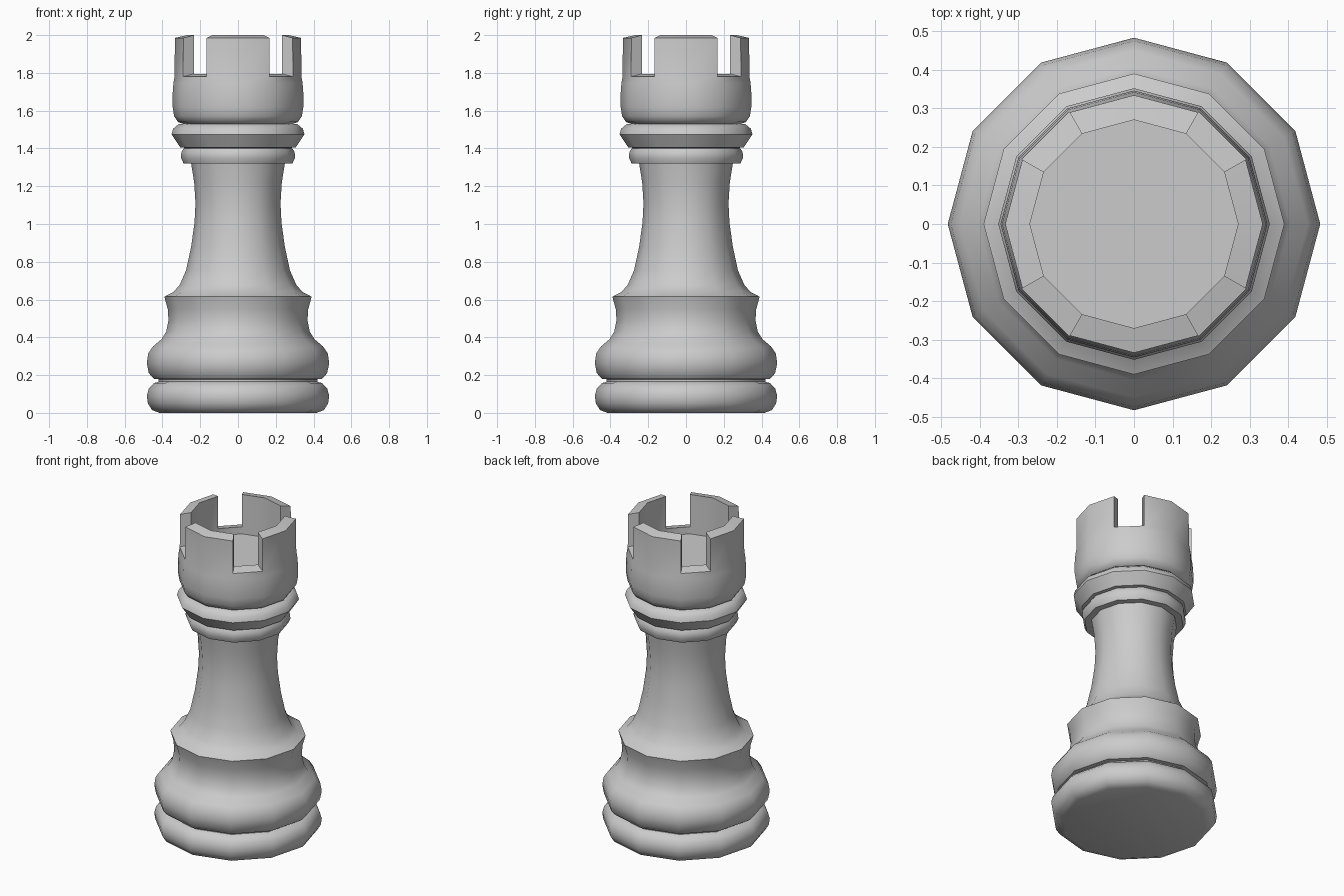
import bpy
import bmesh
import math

if "Cube" in bpy.data.objects:
    bpy.data.objects.remove(bpy.data.objects["Cube"])

SIDES = 12

grey = bpy.data.materials.new("stone grey")
grey.diffuse_color = (0.6, 0.6, 0.6, 1)
grey.use_nodes = True
grey.node_tree.nodes["Principled BSDF"].inputs["Base Color"].default_value = grey.diffuse_color


def ring(bm, r, z):
    return [bm.verts.new((r * math.cos(math.tau * i / SIDES),
                          r * math.sin(math.tau * i / SIDES), z))
            for i in range(SIDES)]


def bridge(bm, low, high, sectors=range(SIDES)):
    for i in sectors:
        j = (i + 1) % SIDES
        bm.faces.new((low[i], low[j], high[j], high[i]))


def lathe(bm, profile):
    rings = [ring(bm, r, z) for r, z in profile]
    for low, high in zip(rings, rings[1:]):
        bridge(bm, low, high)
    return rings


def finish(bm, name):
    mesh = bpy.data.meshes.new(name)
    bm.to_mesh(mesh)
    bm.free()
    mesh.materials.append(grey)
    obj = bpy.data.objects.new(name, mesh)
    bpy.context.collection.objects.link(obj)
    bpy.ops.object.select_all(action='DESELECT')
    obj.select_set(True)
    bpy.context.view_layer.objects.active = obj
    bpy.ops.object.shade_smooth_by_angle(angle=math.radians(40))


# Turned parts, each profile running upward and meeting the next part
parts = {
    "foot_ring": [(0.415, 0), (0.455, 0.015), (0.477, 0.05), (0.483, 0.09),
                  (0.472, 0.13), (0.445, 0.158), (0.42, 0.165), (0.42, 0.178)],
    "base_bulge": [(0.42, 0.178), (0.445, 0.18), (0.472, 0.21), (0.483, 0.265),
                   (0.475, 0.315), (0.45, 0.352), (0.405, 0.39), (0.38, 0.43),
                   (0.368, 0.49), (0.372, 0.55), (0.39, 0.615)],
    "column": [(0.39, 0.615), (0.345, 0.638), (0.31, 0.675), (0.275, 0.755),
               (0.248, 0.88), (0.23, 1.01), (0.225, 1.11), (0.232, 1.22),
               (0.248, 1.32)],
    "lower_collar": [(0.248, 1.32), (0.288, 1.32), (0.302, 1.35), (0.3, 1.38),
                     (0.288, 1.4), (0.275, 1.403)],
    "upper_collar": [(0.275, 1.403), (0.305, 1.405), (0.352, 1.475),
                     (0.343, 1.505), (0.315, 1.528), (0.29, 1.53)],
}
for name, profile in parts.items():
    bm = bmesh.new()
    rings = lathe(bm, profile)
    if name == "foot_ring":
        bm.faces.new(rings[0][::-1])
    finish(bm, name)

# Crown: cup wall, recessed floor and four battlements with gaps between
bm = bmesh.new()
outer = lathe(bm, [(0.29, 1.53), (0.318, 1.54), (0.338, 1.57), (0.346, 1.62),
                   (0.346, 1.69), (0.342, 1.745), (0.336, 1.78)])[-1]
floor, inner = ring(bm, 0.27, 1.75), ring(bm, 0.27, 1.795)
bridge(bm, inner, floor)
bm.faces.new(floor)

gaps = [i for i in range(SIDES) if i % 3 == 1]
solid = [i for i in range(SIDES) if i % 3 != 1]
bridge(bm, outer, inner, gaps)
top_outer, top_inner = ring(bm, 0.334, 1.985), ring(bm, 0.27, 2.0)
bridge(bm, outer, top_outer, solid)
bridge(bm, top_outer, top_inner, solid)
bridge(bm, top_inner, inner, solid)
for i in gaps:
    j = (i + 1) % SIDES
    bm.faces.new((outer[i], top_outer[i], top_inner[i], inner[i]))
    bm.faces.new((outer[j], inner[j], top_inner[j], top_outer[j]))
# Face the gap side walls into the gaps
bm.normal_update()
bmesh.ops.recalc_face_normals(bm, faces=bm.faces)
finish(bm, "crown")
